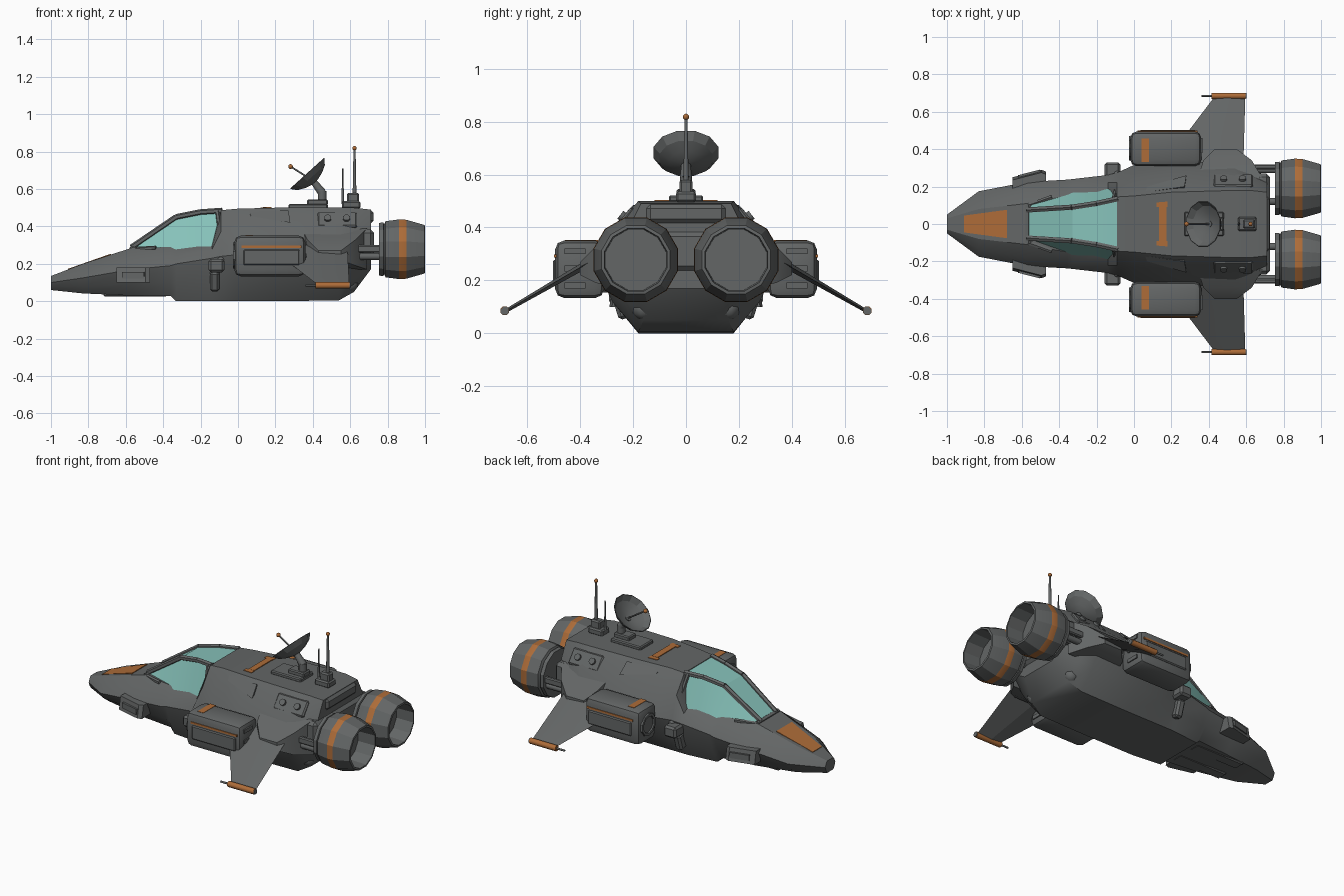
import bpy, bmesh, math
from mathutils import Vector, Matrix

if "Cube" in bpy.data.objects:
    bpy.data.objects.remove(bpy.data.objects["Cube"])


def material(name, rgb):
    m = bpy.data.materials.new(name)
    m.diffuse_color = (*rgb, 1)
    m.use_nodes = True
    m.node_tree.nodes["Principled BSDF"].inputs["Base Color"].default_value = m.diffuse_color
    return m


GRAY = material("hull gray", (0.125, 0.132, 0.132))
ORANGE = material("orange paint", (0.42, 0.15, 0.04))
TEAL = material("teal glass", (0.24, 0.54, 0.49))


def finish(name, bm, mat, mirror=False, smooth=30):
    bmesh.ops.recalc_face_normals(bm, faces=bm.faces)
    me = bpy.data.meshes.new(name)
    bm.to_mesh(me)
    bm.free()
    ob = bpy.data.objects.new(name, me)
    bpy.context.collection.objects.link(ob)
    me.materials.append(mat)
    if mirror:
        ob.modifiers.new("mirror", 'MIRROR').use_axis = (False, True, False)
    bpy.ops.object.select_all(action='DESELECT')
    ob.select_set(True)
    bpy.context.view_layer.objects.active = ob
    bpy.ops.object.shade_smooth_by_angle(angle=math.radians(smooth))
    return ob


def loft(name, rings, mat, mirror=False, smooth=30):
    bm = bmesh.new()
    loops = [[bm.verts.new(p) for p in r] for r in rings]
    n = len(rings[0])
    for a, b in zip(loops, loops[1:]):
        for i in range(n):
            j = (i + 1) % n
            bm.faces.new((a[i], a[j], b[j], b[i]))
    bm.faces.new(loops[0])
    bm.faces.new(loops[-1])
    return finish(name, bm, mat, mirror, smooth)


def box(name, c, size, mat=GRAY, bevel=0.0, mirror=False, rot=(0, 0, 0), segs=1):
    bm = bmesh.new()
    bmesh.ops.create_cube(bm, size=1, matrix=Matrix.Diagonal((*size, 1)))
    if bevel:
        bmesh.ops.bevel(bm, geom=bm.edges[:], offset=bevel, segments=segs, profile=.5, affect='EDGES')
    for axis, ang in zip("XYZ", rot):
        bm.transform(Matrix.Rotation(ang, 4, axis))
    bm.transform(Matrix.Translation(c))
    return finish(name, bm, mat, mirror)


def lathe(name, start, direction, profile, n, mat=GRAY, mirror=False, smooth=30):
    # profile holds (distance along the axis, radius)
    q = Vector(direction).to_track_quat('Z', 'Y')
    s = Vector(start)
    rings = []
    for d, r in profile:
        angs = [2 * math.pi * (i + .5) / n for i in range(n)]
        rings.append([s + q @ Vector((r * math.cos(a), r * math.sin(a), d)) for a in angs])
    return loft(name, rings, mat, mirror, smooth)


def rod(name, a, b, r, mat=GRAY, mirror=False, n=8, r2=None):
    d = Vector(b) - Vector(a)
    return lathe(name, a, d, [(0, r), (d.length, r if r2 is None else r2)], n, mat, mirror, 50)


def ball(name, c, r, mat, mirror=False):
    bm = bmesh.new()
    bmesh.ops.create_uvsphere(bm, u_segments=10, v_segments=6, radius=r, matrix=Matrix.Translation(c))
    return finish(name, bm, mat, mirror, 60)


def plate(name, pts, mat, mirror=False, offset=(0, 0, 0.006)):
    o = Vector(offset)
    return loft(name, [pts, [Vector(p) + o for p in pts]], mat, mirror)


def lerp(a, b, t):
    return a + (b - a) * t


# hull: x, half width, mid z, top z, top half width, bottom z, bottom half width
stations = [
    (-1.0, .05, .10, .135, .03, .06, .03), (-.83, .175, .125, .20, .08, .042, .09),
    (-.57, .225, .17, .285, .11, .03, .13), (-.36, .237, .19, .29, .15, .028, .15),
    (-.33, .24, .20, .29, .15, .0, .16), (-.14, .262, .23, .31, .16, 0, .18),
    (-.09, .275, .24, .487, .145, 0, .18), (.0, .315, .25, .495, .15, 0, .18),
    (.2, .335, .26, .50, .17, 0, .18), (.54, .345, .26, .50, .18, .005, .18),
    (.62, .31, .27, .50, .18, .05, .16), (.71, .25, .28, .49, .17, .17, .12)]
rings = []
for x, w, zm, zt, wt, zb, wb in stations:
    half = [(wt, zt), (lerp(wt, w, .6), lerp(zt, zm, .45)), (w, zm),
            (lerp(w, wb, .4), lerp(zm, zb, .55)), (wb, zb)]
    rings.append([(x, y, z) for y, z in half] + [(x, -y, z) for y, z in reversed(half)])
loft("hull", rings, GRAY)

# canopy glass and its frame: x, sill y, sill z, roof y, roof z
can = [(-.57, .105, .27, .075, .287), (-.33, .17, .27, .09, .45),
       (-.20, .18, .27, .11, .476), (-.085, .195, .32, .135, .484)]
loft("canopy_glass", [[(x, a, b), (x, c, d), (x, -c, d), (x, -a, b)] for x, a, b, c, d in can], TEAL, smooth=20)
for (x0, a0, b0, c0, d0), (x1, a1, b1, c1, d1) in zip(can, can[1:]):
    rod("canopy_roof_frame", (x0, c0, d0), (x1, c1, d1), .016, mirror=True, n=6)
rod("windshield_base_frame", (-.565, -.105, .28), (-.565, .105, .28), .016, n=6)
rod("windshield_front_post", (-.565, .1, .278), (-.44, .145, .285), .012, mirror=True, n=6)
rod("canopy_rear_frame", (-.09, .2, .33), (-.11, .135, .482), .012, mirror=True, n=6)

# painted nose panel and roof stripe
plate("nose_paint", [(-.91, -.045, .167), (-.68, -.076, .248), (-.68, .076, .248), (-.91, .045, .167)], ORANGE)
plate("roof_stripe", [(.135, -.09, .497), (.175, -.09, .498), (.175, .09, .498), (.135, .09, .497)], ORANGE)
plate("roof_stripe_end", [(.12, .09, .496), (.178, .09, .497), (.178, .12, .497), (.12, .115, .496)], ORANGE, True)

# cheek intakes and small hull fittings
loft("cheek_intake", [[(x, y, .10), (x, .19, .10), (x, .19, .18), (x, y - .015, .18)]
                      for x, y in ((-.65, .25), (-.495, .29), (-.47, .28))], GRAY, True)
box("cheek_intake_slat", (-.56, .27, .138), (.12, .012, .035), mirror=True, rot=(0, 0, .25))
box("side_clamp", (-.115, .285, .19), (.085, .09, .07), bevel=.012, mirror=True)
box("side_clamp_rib", (-.125, .24, .11), (.05, .06, .11), bevel=.012, mirror=True, rot=(-.3, 0, 0))
ball("side_sensor", (-.09, .265, .22), .02, GRAY, True)
box("belly_skid", (-.55, .075, .036), (.34, .07, .02), bevel=.006, mirror=True)
ball("rear_belly_dome", (.60, .16, .095), .045, GRAY, True)
loft("shoulder_wedge", [[(.06, .17, .48), (.07, .20, .455), (.06, .16, .46)],
                        [(.27, .20, .485), (.28, .26, .42), (.27, .18, .46)]], GRAY, True)

# side pods with front intake, paint and vents
box("side_pod", (.17, .402, .242), (.38, .186, .218), bevel=.035, mirror=True, segs=2)
lathe("pod_intake", (0, .405, .245), (-1, 0, 0), [(0, .075), (.028, .068), (.028, .052), (.005, .045)], 10, mirror=True)
box("pod_side_panel", (.18, .495, .235), (.30, .016, .085), bevel=.006, mirror=True)
box("pod_side_stripe", (.18, .4945, .292), (.32, .009, .012), ORANGE, mirror=True)
box("pod_top_stripe", (.06, .395, .349), (.04, .125, .008), ORANGE, mirror=True)
for z in (.18, .245, .31):
    box("pod_vent", (.357, .42, z), (.02, .08, .022), mirror=True)

# wings with root fairing and tip guns
loft("wing", [[(.165, .33, .29), (.38, .33, .305), (.585, .33, .29), (.38, .33, .27)],
              [(.43, .68, .085), (.5, .68, .093), (.595, .68, .085), (.5, .68, .077)]], GRAY, True, 10)
loft("wing_root", [[(a, y, lo), (b, y, lo), (b, y, hi), (a, y, hi)] for y, a, b, lo, hi in
                   ((.24, .34, .69, .17, .39), (.34, .37, .63, .19, .33), (.40, .43, .55, .22, .27))], GRAY, True)
rod("wing_tip_gun", (.415, .685, .085), (.597, .685, .085), .018, ORANGE, True)
rod("wing_tip_cap", (.595, .685, .085), (.602, .685, .085), .016, GRAY, True)
rod("gun_barrel", (.36, .685, .085), (.42, .685, .085), .006, GRAY, True)

# engines: open bells with an orange band
eng = lathe("engine", (.755, .19, .278), (1, 0, 0),
            [(0, .10), (0, .146), (.022, .148), (.026, .138), (.034, .155), (.105, .165), (.145, .163),
             (.243, .134), (.245, .122), (.13, .118)], 12, mirror=True, smooth=25)
eng.data.materials.append(ORANGE)
for f in eng.data.polygons:
    if .863 < f.center.x < .898 and (f.center.yz - Vector((.19, .278))).length > .14:
        f.material_index = 1

# engine mounts and rear bulkhead
rod("engine_outer_shaft", (.6, .29, .24), (.78, .29, .24), .02, mirror=True)
rod("engine_inner_shaft", (.65, .12, .25), (.78, .12, .25), .02, mirror=True)
box("engine_bracket", (.70, .305, .28), (.17, .025, .04), bevel=.006, mirror=True)
box("rear_bulkhead", (.69, 0, .31), (.075, .54, .15), bevel=.02)
box("rear_top_block", (.685, 0, .452), (.08, .30, .07), bevel=.015)
box("rear_side_unit", (.53, .222, .428), (.21, .10, .04), bevel=.008, mirror=True, rot=(-.9, 0, 0))
for x in (.48, .58):
    rod("side_unit_knob", (x, .225, .43), (x, .248, .448), .02, mirror=True)

# dish antenna on its mount
box("dish_base", (.375, 0, .508), (.21, .13, .025), bevel=.006)
box("dish_plinth", (.425, 0, .53), (.11, .07, .03), bevel=.006)
rod("dish_post", (.45, 0, .54), (.45, 0, .59), .025)
rod("dish_arm", (.45, 0, .58), (.40, 0, .645), .025, r2=.018)
lathe("dish", (.412, 0, .637), (-.67, 0, .74),
      [(0, .02), (.012, .063), (.032, .103), (.062, .127), (.064, .123), (.036, .099), (.018, .06), (.008, .01)],
      12, smooth=20)
rod("dish_feed", (.40, 0, .645), (.285, 0, .718), .005)
ball("dish_feed_tip", (.281, 0, .720), .013, ORANGE)

# mast antennas
box("mast_base", (.605, 0, .515), (.10, .075, .04), bevel=.008)
box("mast_block", (.615, 0, .55), (.065, .05, .06), bevel=.008)
rod("tall_mast", (.623, 0, .57), (.623, 0, .815), .011, r2=.006)
ball("tall_mast_tip", (.623, 0, .818), .012, ORANGE)
rod("short_mast", (.56, 0, .52), (.56, 0, .71), .008, r2=.003)
